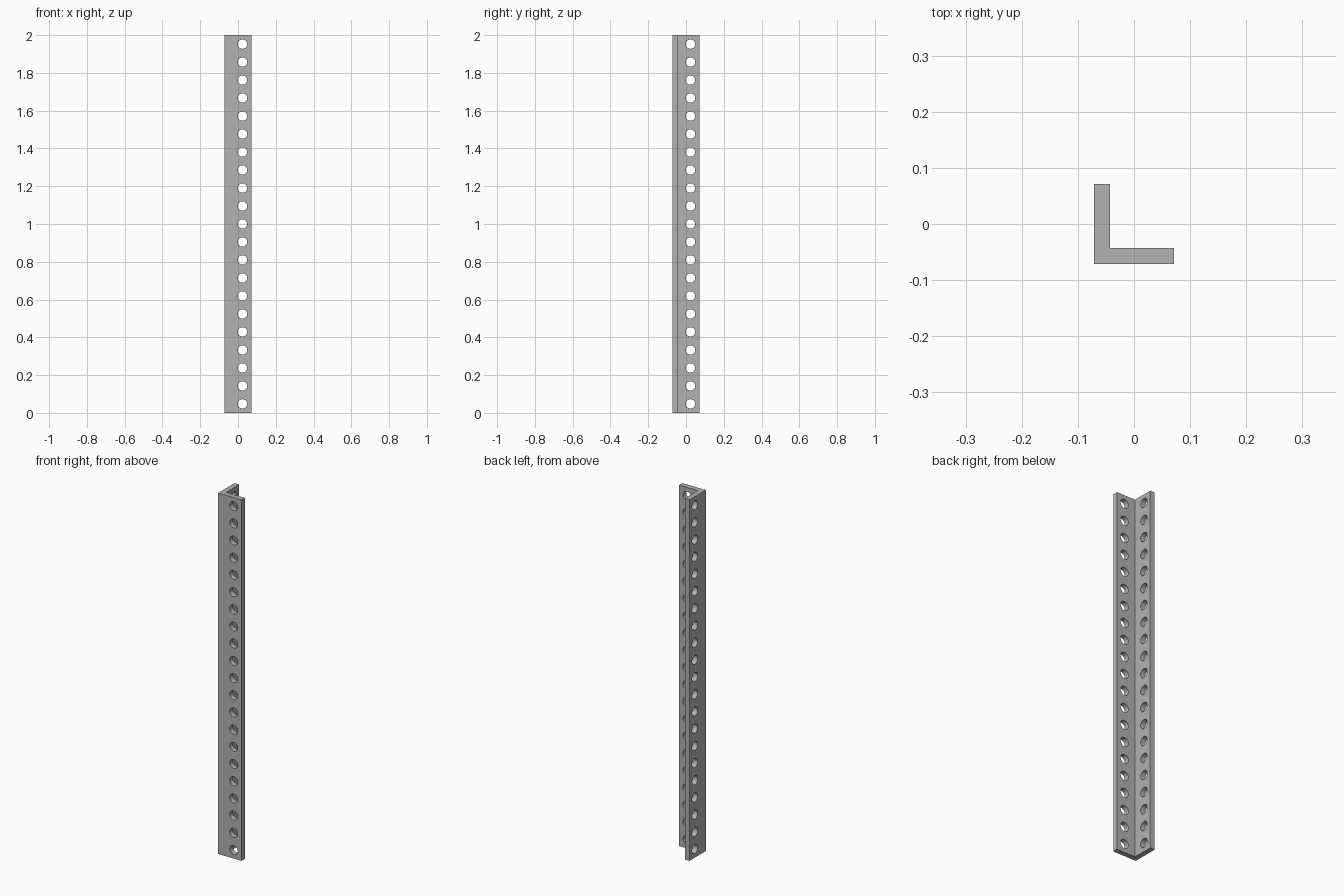
import bpy, bmesh, math
from mathutils import Matrix

if "Cube" in bpy.data.objects:
    bpy.data.objects.remove(bpy.data.objects["Cube"])

HOLES = 21
PITCH = 2 / HOLES          # hole spacing
W = 0.75 * PITCH           # half the flange width
T = 0.3 * PITCH            # flange thickness
HOLE_POS = W - PITCH / 2   # hole centre across the flange
HOLE_R = 0.0248

steel = bpy.data.materials.new("grey steel")
steel.use_nodes = True
colour = (0.445, 0.445, 0.445, 1)
steel.diffuse_color = colour
steel.node_tree.nodes["Principled BSDF"].inputs["Base Color"].default_value = colour


def make_object(name, bm):
    bmesh.ops.recalc_face_normals(bm, faces=bm.faces)
    mesh = bpy.data.meshes.new(name)
    bm.to_mesh(mesh)
    bm.free()
    mesh.materials.append(steel)
    obj = bpy.data.objects.new(name, mesh)
    bpy.context.collection.objects.link(obj)
    return obj


# L-shaped profile extruded upwards
bm = bmesh.new()
profile = [(-W, -W), (W, -W), (W, -W + T), (-W + T, -W + T), (-W + T, W), (-W, W)]
face = bm.faces.new([bm.verts.new((x, y, 0)) for x, y in profile])
top = bmesh.ops.extrude_face_region(bm, geom=[face])["geom"]
bmesh.ops.translate(bm, vec=(0, 0, 2),
                    verts=[v for v in top if isinstance(v, bmesh.types.BMVert)])
angle_bar = make_object("angle_bar", bm)

# A row of hole cutters through each flange
bm = bmesh.new()
mid = -W + T / 2
for i in range(HOLES):
    z = (i + 0.5) * PITCH
    for centre, axis in (((HOLE_POS, mid, z), 'X'), ((mid, HOLE_POS, z), 'Y')):
        bmesh.ops.create_cone(
            bm, cap_ends=True, segments=24, radius1=HOLE_R, radius2=HOLE_R, depth=2 * T,
            matrix=Matrix.Translation(centre) @ Matrix.Rotation(math.pi / 2, 4, axis))
cutter = make_object("hole_cutter", bm)
cutter.hide_render = True

# Cut the holes and remove the cutter
mod = angle_bar.modifiers.new("holes", 'BOOLEAN')
mod.operation = 'DIFFERENCE'
mod.solver = 'EXACT'
mod.object = cutter
bpy.ops.object.select_all(action='DESELECT')
bpy.context.view_layer.objects.active = angle_bar
angle_bar.select_set(True)
bpy.ops.object.modifier_apply(modifier=mod.name)
bpy.data.objects.remove(cutter)
bpy.ops.object.shade_smooth_by_angle(angle=math.radians(30))
